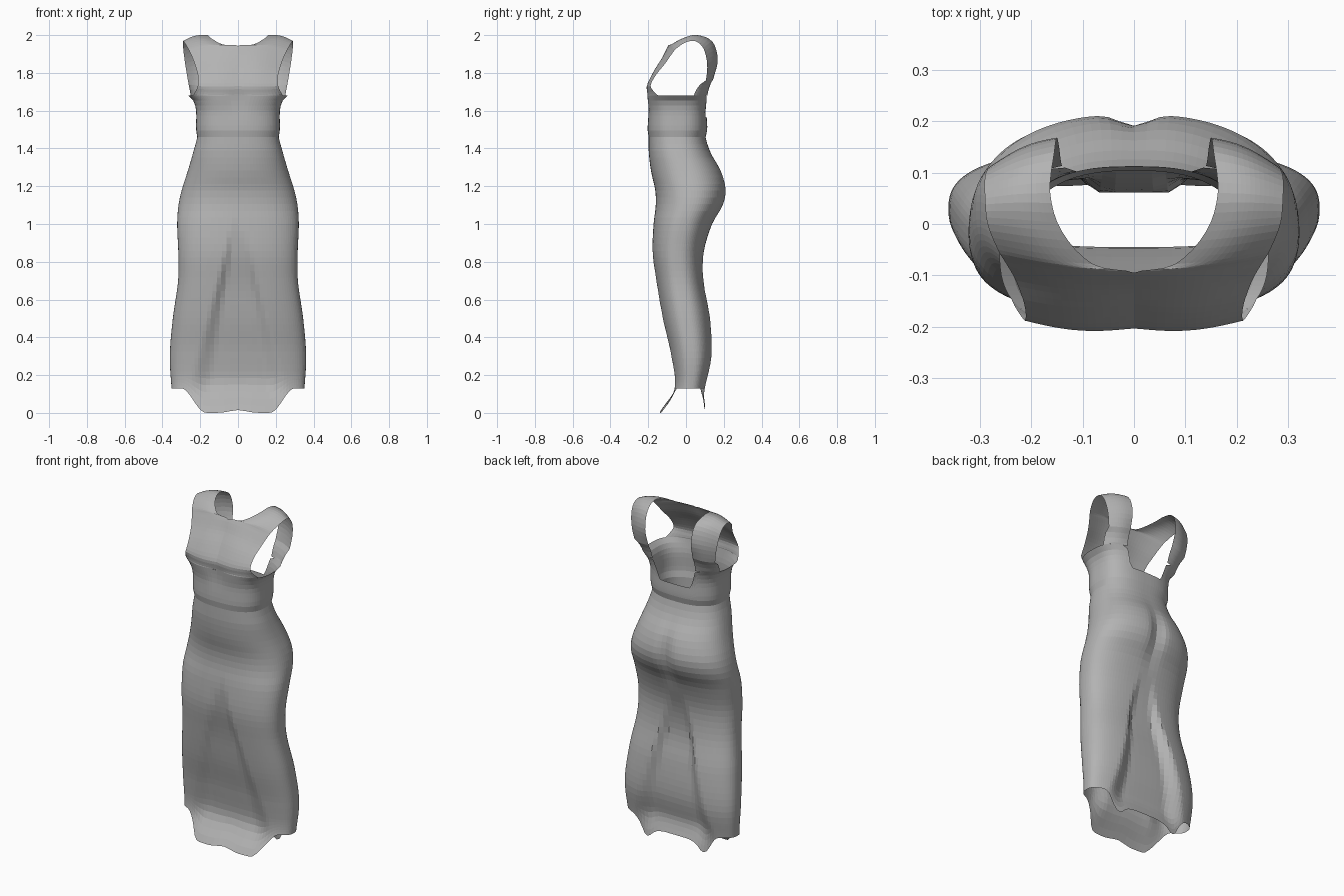
import bpy, bmesh, math
from mathutils import Vector

old = bpy.data.objects.get("Cube")
if old:
    bpy.data.objects.remove(old)

grey = bpy.data.materials.new("grey_cloth")
grey.use_nodes = True
colour = (0.45, 0.45, 0.45, 1)
grey.diffuse_color = colour
grey.node_tree.nodes["Principled BSDF"].inputs["Base Color"].default_value = colour

# Body profile: height, half width, front y, back y, squareness
PROFILE = [
    (0.0, .345, -.14, .11, 2.6), (.13, .352, -.078, .12, 2.6),
    (.3, .361, -.09, .148, 2.6), (.5, .345, -.13, .135, 2.6),
    (.7, .317, -.16, .096, 2.6), (.85, .316, -.178, .095, 2.5),
    (1.0, .322, -.172, .14, 2.4), (1.1, .315, -.16, .198, 2.3),
    (1.18, .298, -.163, .214, 2.3), (1.28, .266, -.185, .188, 2.3),
    (1.38, .237, -.197, .13, 2.4), (1.47, .214, -.198, .102, 2.5),
    (1.495, .221, -.203, .112, 2.6), (1.6, .222, -.2, .11, 2.8),
    (1.65, .235, -.205, .115, 3), (1.68, .262, -.208, .122, 3)]


def smooth(a, b, t):
    t = min(1, max(0, (t - a) / (b - a)))
    return t * t * (3 - 2 * t)


def profile(z):
    """Cubic interpolation of the body profile at height z."""
    last = len(PROFILE) - 1
    i = 0
    while i < last - 1 and PROFILE[i + 1][0] < z:
        i += 1
    a, b = PROFILE[i], PROFILE[i + 1]
    p, q = PROFILE[max(i - 1, 0)], PROFILE[min(i + 2, last)]
    h = b[0] - a[0]
    t = (z - a[0]) / h
    out = []
    for k in range(1, 5):
        m0 = (b[k] - p[k]) / (b[0] - p[0]) * h
        m1 = (q[k] - a[k]) / (q[0] - a[0]) * h
        s = t * t * (3 - 2 * t)
        out.append(a[k] + (b[k] - a[k]) * s
                   + m0 * t * (1 - t) ** 2 - m1 * t * t * (1 - t))
    return out


def body_y(x, z, side):
    """Surface depth; side is -1 for the front and 1 for the back."""
    w, front, back, n = profile(z)
    y = (front + back) / 2 + side * (back - front) / 2 * max(0, 1 - abs(x / w) ** n) ** (1 / n)
    # Cloth web stretched between the legs
    half = max(.03, .24 * (1.1 - z))
    web = (1 - smooth(half * .6, half * 1.15, abs(x))) * smooth(0, .18, z)
    if side < 0:
        dent = .03 * web * (1 - smooth(.6, 1.08, z))
        dent += .01 * math.exp(-(x / .06) ** 2 - ((z - 1.68) / .08) ** 2)
    else:
        dent = .05 * web * (1 - smooth(.55, .95, z))
        dent += .024 * math.exp(-(x / .04) ** 2 - ((z - 1.15) / .13) ** 2)
    return y - side * dent


def hem(x, side):
    x = abs(x)
    if side < 0:
        return .13 * smooth(.17, .3, x) + .015 * math.exp(-(x / .06) ** 2)
    return .13 - .11 * math.exp(-((x - .19) / .05) ** 2) - .06 * (1 - smooth(.1, .2, x))


def neckline(x, side):
    return 1.68 if side < 0 else 1.565 + .115 * smooth(.095, .145, abs(x))


def finish(name, bm):
    mesh = bpy.data.meshes.new(name)
    bm.to_mesh(mesh)
    bm.free()
    mesh.materials.append(grey)
    obj = bpy.data.objects.new(name, mesh)
    bpy.context.collection.objects.link(obj)
    return obj


def skin(bm, rows, closed):
    grid = [[bm.verts.new(p) for p in row] for row in rows]
    for lo, hi in zip(grid, grid[1:]):
        for i in range(len(lo) if closed else len(lo) - 1):
            j = (i + 1) % len(lo)
            bm.faces.new((lo[i], lo[j], hi[j], hi[i]))


# Skirt and lower bodice: one loft with a wavy hem and a low back
SEGMENTS, LOW, HIGH = 96, .22, 1.495
levels = [("hem", k / 6) for k in range(6)]
levels += [("body", LOW + (HIGH - LOW) * k / 36) for k in range(36)]
levels += [("top", k / 7) for k in range(8)]
rows = []
for kind, v in levels:
    row = []
    for s in range(SEGMENTS):
        angle = 2 * math.pi * s / SEGMENTS
        c = math.cos(angle)
        side = 1 if math.sin(angle) > 0 else -1
        z = {"hem": LOW, "body": v, "top": HIGH}[kind]
        for _ in range(3):
            w, _f, _b, n = profile(z)
            x = math.copysign(w * min(1, abs(c)) ** (2 / n), c)
            if kind == "hem":
                z = hem(x, side) * (1 - v) + LOW * v
            elif kind == "top":
                z = HIGH * (1 - v) + neckline(x, side) * v
        row.append((x, body_y(x, z, side), z))
    rows.append(row)
bm = bmesh.new()
skin(bm, rows, True)
finish("gown_body", bm)

# Upper bodice: neck edge and armhole edge, from chest over shoulder to back
NECK = [(0, -.2, 1.68), (0, -.203, 1.73), (0, -.165, 1.81), (0, -.125, 1.88),
        (0, -.095, 1.943), (.08, -.078, 1.95), (.14, -.015, 1.982),
        (.163, .06, 2.0), (.155, .14, 1.965), (.15, .168, 1.87),
        (.145, .145, 1.77), (.14, .12, 1.68)]
ARM = [(.238, -.17, 1.68), (.213, -.188, 1.73), (.213, -.158, 1.79),
       (.23, -.11, 1.85), (.25, -.075, 1.9), (.265, -.05, 1.93),
       (.285, 0, 1.962), (.29, .05, 1.968), (.29, .092, 1.93),
       (.28, .112, 1.85), (.265, .105, 1.76), (.25, .08, 1.68)]


def along(points, v):
    i = min(int(v), len(points) - 2)
    t = v - i
    a, b, c, d = [Vector(points[min(max(k, 0), len(points) - 1)]) for k in range(i - 1, i + 3)]
    return b + (c - a) * (t / 2) + (a * 2 - b * 5 + c * 4 - d) * (t * t / 2) \
        + (b * 3 - a - c * 3 + d) * (t ** 3 / 2)


STEPS, ACROSS = 4, 14
end = len(NECK) - 1
rows = []
for k in range(end * STEPS + 1):
    v = k / STEPS
    a, b = along(NECK, v), along(ARM, v)
    row = []
    for u in range(ACROSS + 1):
        p = a.lerp(b, u / ACROSS)
        out = Vector((0, p.y, p.z - 1.78)).normalized()
        p += out * .012 * math.sin(math.pi * u / ACROSS)
        # Blend the ends into the lower bodice
        for weight, side in ((1 - v, -1), (1 - (end - v), 1)):
            if weight > 0:
                p.y += (body_y(p.x, 1.68, side) - p.y) * weight
                p.z += (1.68 - p.z) * smooth(.9, 1, weight)
        row.append(p)
    rows.append(row)
bm = bmesh.new()
skin(bm, rows, False)
bodice = finish("upper_bodice", bm)
mirror = bodice.modifiers.new("mirror", 'MIRROR')
mirror.use_clip = True
